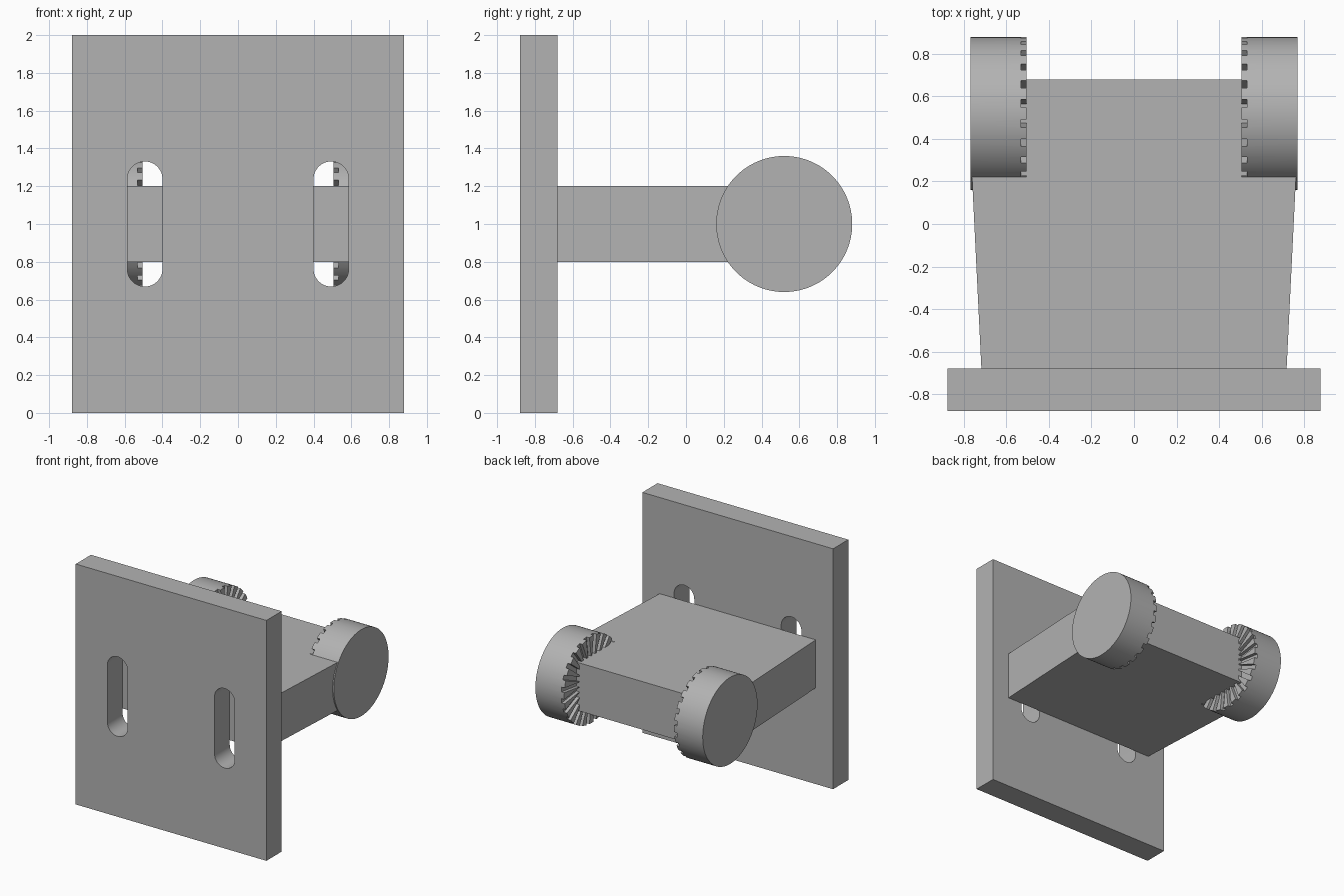
import bpy, bmesh, math
from mathutils import Matrix, Vector

if "Cube" in bpy.data.objects:
    bpy.data.objects.remove(bpy.data.objects["Cube"], do_unlink=True)

grey = bpy.data.materials.new("plain grey")
grey.use_nodes = True
colour = (0.45, 0.45, 0.45, 1)
grey.diffuse_color = colour
grey.node_tree.nodes["Principled BSDF"].inputs["Base Color"].default_value = colour


def finish(name, bm):
    bmesh.ops.recalc_face_normals(bm, faces=bm.faces)
    mesh = bpy.data.meshes.new(name)
    bm.to_mesh(mesh)
    bm.free()
    obj = bpy.data.objects.new(name, mesh)
    bpy.context.collection.objects.link(obj)
    mesh.materials.append(grey)
    return obj


def prism(bm, outline, offset):
    """Extrude a closed outline of 3D points along an offset."""
    face = bm.faces.new([bm.verts.new(p) for p in outline])
    ext = bmesh.ops.extrude_face_region(bm, geom=[face])
    verts = [v for v in ext["geom"] if isinstance(v, bmesh.types.BMVert)]
    bmesh.ops.translate(bm, verts=verts, vec=offset)


def box(bm, centre, size, turn=Matrix()):
    matrix = turn @ Matrix.Translation(centre) @ Matrix.Diagonal((*size, 1))
    bmesh.ops.create_cube(bm, size=1, matrix=matrix)


def cut(obj, cutter):
    mod = obj.modifiers.new("cut", 'BOOLEAN')
    mod.operation, mod.solver, mod.object = 'DIFFERENCE', 'EXACT', cutter
    select(obj)
    bpy.ops.object.modifier_apply(modifier=mod.name)
    bpy.data.objects.remove(cutter, do_unlink=True)


def select(obj):
    bpy.ops.object.select_all(action='DESELECT')
    obj.select_set(True)
    bpy.context.view_layer.objects.active = obj


def smooth(obj):
    select(obj)
    bpy.ops.object.shade_smooth_by_angle(angle=math.radians(30))


# Mounting plate with two round-ended slots
bm = bmesh.new()
box(bm, (0, -0.78, 1), (1.755, 0.2, 2))
plate = finish("mounting_plate", bm)

bm = bmesh.new()
SLOT_R, HALF, STEPS = 0.093, 0.238, 24
for side in (-1, 1):
    outline = []
    for end in (0, 1):
        for i in range(STEPS + 1):
            a = math.pi * (end + i / STEPS)
            outline.append((side * 0.493 + SLOT_R * math.cos(a), -1,
                            1 + (HALF, -HALF)[end] + SLOT_R * math.sin(a)))
    prism(bm, outline, (0, 0.5, 0))
cut(plate, finish("slot_cutter", bm))
smooth(plate)

# Arm block, widening towards the discs
bm = bmesh.new()
half = [(0.718, -0.68), (0.762, 0.22), (0.762, 0.68)]
outline = [(x, y, 0.8) for x, y in half] + [(-x, y, 0.8) for x, y in reversed(half)]
prism(bm, outline, (0, 0, 0.4))
finish("arm_block", bm)

# Toothed locking discs, one on each side
RADIUS, TEETH, INNER, OUTER, DEPTH = 0.36, 24, 0.505, 0.77, 0.027
for side, label in ((1, "left"), (-1, "right")):
    axis = Vector((side * (INNER + OUTER) / 2, 0.52, 1))
    bm = bmesh.new()
    bmesh.ops.create_cone(bm, cap_ends=True, segments=96, radius1=RADIUS, radius2=RADIUS,
                          depth=OUTER - INNER,
                          matrix=Matrix.Translation(axis) @ Matrix.Rotation(math.pi / 2, 4, 'Y'))
    disc = finish(label + "_toothed_disc", bm)

    # Radial grooves on the inner face
    bm = bmesh.new()
    face_centre = Matrix.Translation((side * INNER, 0.52, 1))
    for i in range(TEETH):
        turn = face_centre @ Matrix.Rotation(math.tau * (i + 0.5) / TEETH, 4, 'X')
        box(bm, (0, 0, 0.29), (2 * DEPTH, 0.038, 0.26), turn)
    cut(disc, finish("groove_cutter", bm))
    smooth(disc)
